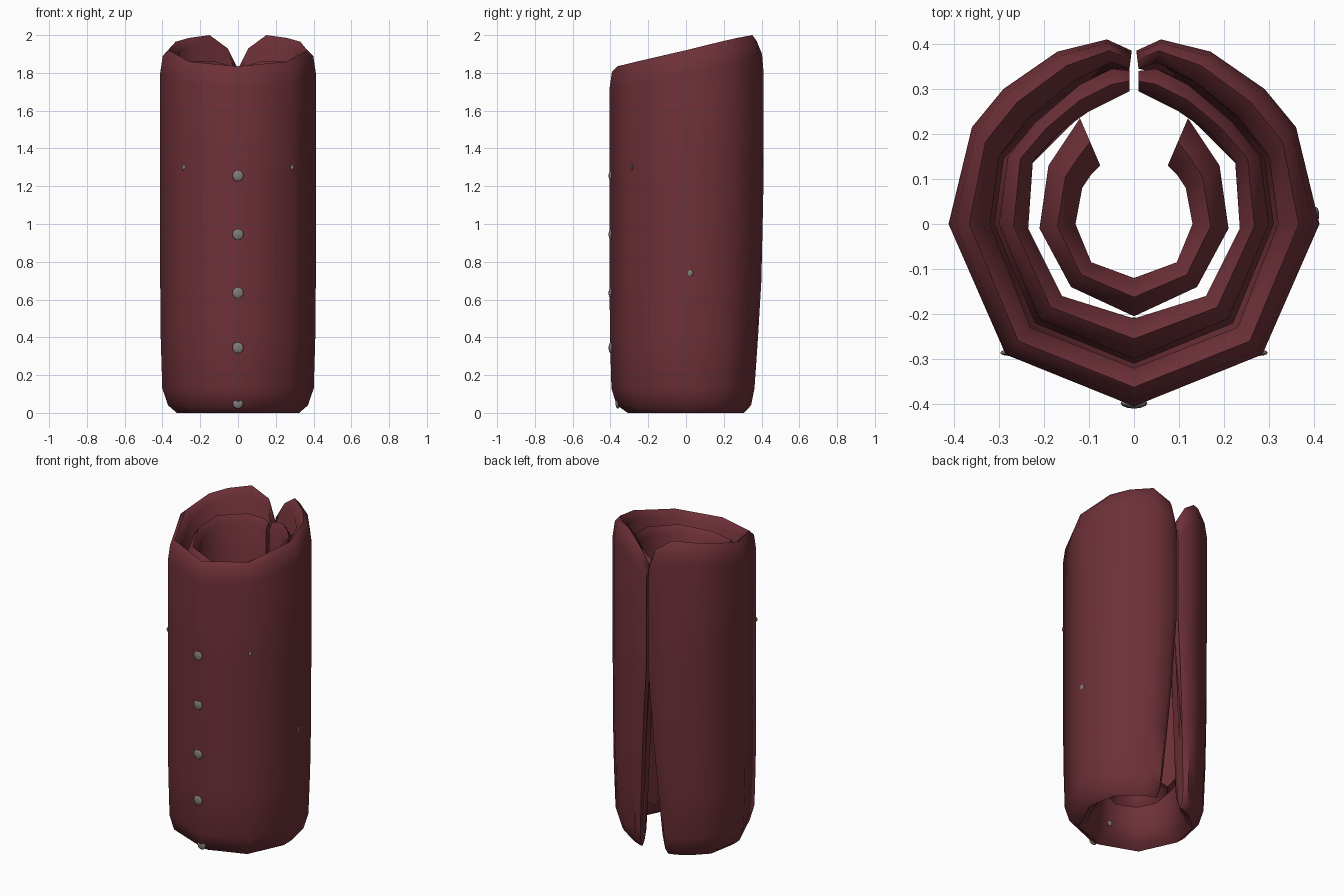
import bpy, bmesh, math

if "Cube" in bpy.data.objects:
    bpy.data.objects.remove(bpy.data.objects["Cube"])

def material(name, col):
    m = bpy.data.materials.new(name)
    m.diffuse_color = (*col, 1)
    m.use_nodes = True
    m.node_tree.nodes["Principled BSDF"].inputs["Base Color"].default_value = m.diffuse_color
    return m

RED = material("dark red cloth", (0.155, 0.03, 0.04))
GREY = material("grey stud", (0.22, 0.2, 0.19))

def mix(a, b, t):
    return (a[0] + (b[0] - a[0]) * t, a[1] + (b[1] - a[1]) * t)

def drape(x, y, z, open_w):
    """Lower back pulls in and the slit widens toward the bottom."""
    x += open_w * 0.08 * max(0, 1 - z / 1.2)
    y *= 1 - 0.12 * max(0, min(1, y / 0.4)) * max(0, 1 - z / 0.9)
    return x, y, z

def loft_sheet(name, sections):
    """sections: closed cross-sections from the front centre to the slit, mirrored in x."""
    rings = [[(-x, y, z) for x, y, z in s] for s in reversed(sections[1:])] + sections
    bm = bmesh.new()
    vs = [[bm.verts.new(p) for p in r] for r in rings]
    n = len(rings[0])
    caps = []
    for a, b in zip(vs, vs[1:]):
        for i in range(n):
            k = (i + 1) % n
            bm.faces.new((a[i], a[k], b[k], b[i]))
    caps = [bm.faces.new(vs[0]), bm.faces.new(vs[-1])]
    bmesh.ops.triangulate(bm, faces=caps)
    bmesh.ops.recalc_face_normals(bm, faces=bm.faces)
    me = bpy.data.meshes.new(name)
    bm.to_mesh(me)
    bm.free()
    ob = bpy.data.objects.new(name, me)
    bpy.context.collection.objects.link(ob)
    me.materials.append(RED)
    bpy.ops.object.select_all(action='DESELECT')
    ob.select_set(True)
    bpy.context.view_layer.objects.active = ob
    bpy.ops.object.shade_smooth_by_angle(angle=math.radians(50))
    return ob

# outer wall folded under at the bottom and back up as a second layer
wall_out = [(0, -.405), (.285, -.29), (.412, 0), (.36, .215), (.29, .30), (.17, .383), (.06, .41), (.005, .385)]
wall_in = [(0, -.32), (.23, -.23), (.32, 0), (.30, .15), (.23, .24), (.13, .32), (.05, .36), (.01, .345)]
fold_out = [(0, -.30), (.21, -.21), (.30, 0), (.28, .15), (.22, .225), (.12, .31), (.05, .345), (.01, .34)]
fold_in = [(0, -.21), (.16, -.16), (.235, -.01), (.225, .14), (.17, .2), (.12, .24), (.05, .275), (.01, .295)]
wall_top = [1.835, 1.86, 1.92, 1.965, 1.985, 2.0, 1.93, 1.835]
fold_top = [1.79, 1.81, 1.84, 1.86, 1.86, 1.86, 1.84, 1.82]
opening = [0, 0, 0, 0, 0, .2, .6, 1]
sections = []
for o, i, fo, fi, t, ft, w in zip(wall_out, wall_in, fold_out, fold_in, wall_top, fold_top, opening):
    prof = [(mix(o, i, .5), t), (mix(o, i, .15), t - .03), (o, t - .12), (o, 1.2), (o, .7),
            (mix(o, i, .03), .4), (mix(o, i, .12), .13), (mix(o, i, .45), .04), (mix(o, fi, .5), .0),
            (mix(o, fi, .75), .03), (mix(o, fi, .95), .09), (fi, .18), (fi, .7), (fi, 1.2), (fi, ft - .04),
            (mix(fi, fo, .5), ft), (fo, ft - .04), (fo, 1.2), (fo, .7), (fo, .14), (mix(fo, i, .5), .1),
            (i, .14), (i, .7), (i, 1.2), (i, t - .04)]
    sections.append([drape(*p, z, w) for p, z in prof])
loft_sheet("folded_wall", sections)

# innermost short layer
core_out = [(0, -.205), (.14, -.14), (.21, -.01), (.19, .13), (.15, .19), (.12, .235)]
core_in = [(0, -.12), (.095, -.085), (.13, 0), (.115, .08), (.095, .11), (.075, .13)]
sections = []
for o, i in zip(core_out, core_in):
    m = mix(o, i, .5)
    prof = [(m, 1.4), (o, 1.35), (o, .25), (m, .2), (i, .25), (i, 1.35)]
    sections.append([(*p, z) for p, z in prof])
loft_sheet("inner_layer", sections)

# small studs down the front, on the sides and under the fold
studs = [(0, -.398, z, .03) for z in (1.255, .945, .635, .345)]
studs += [(0, -.362, .05, .028), (0, -.215, .1, .018)]
studs += [(s * .28, -.286, 1.3, .017) for s in (1, -1)] + [(.404, .02, .74, .018)]
for x, y, z, r in studs:
    bpy.ops.mesh.primitive_uv_sphere_add(segments=12, ring_count=6, radius=r, location=(x, y, z))
    ob = bpy.context.object
    ob.name = "stud"
    side = abs(x) > .35
    ob.scale = (.4, 1, 1) if side else (1, .4, 1)
    ob.data.materials.append(GREY)
    bpy.ops.object.shade_smooth()
